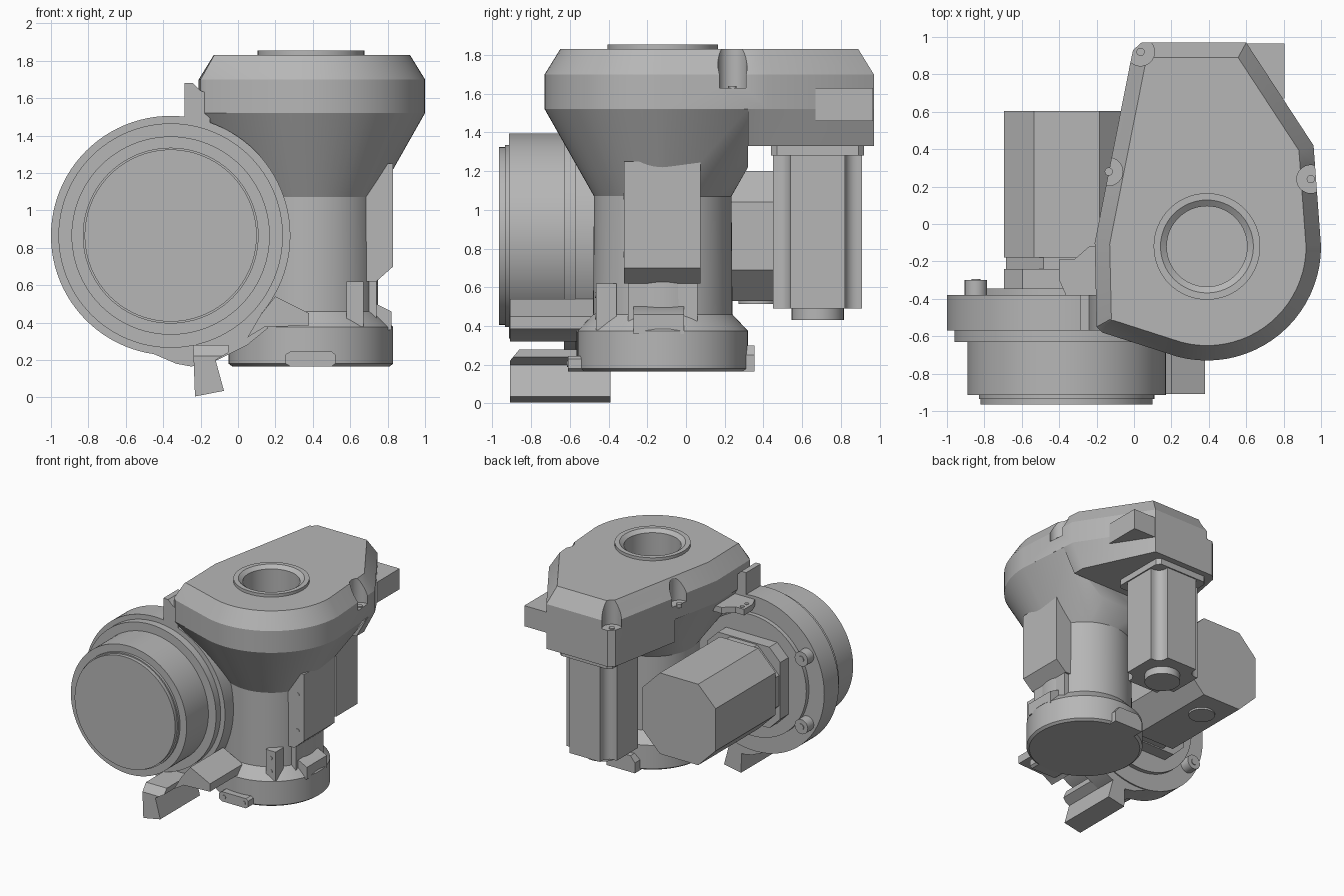
import bpy, bmesh
from math import sin, cos, pi, radians

if "Cube" in bpy.data.objects:
    bpy.data.objects.remove(bpy.data.objects["Cube"])

grey = bpy.data.materials.new("cast_grey")
grey.use_nodes = True
grey.diffuse_color = (0.47, 0.47, 0.47, 1)
grey.node_tree.nodes["Principled BSDF"].inputs["Base Color"].default_value = (0.47, 0.47, 0.47, 1)


def place(axis, u, v, t):
    return {"X": (t, u, v), "Y": (u, t, v), "Z": (u, v, t)}[axis]


def shade(obj):
    bpy.ops.object.select_all(action="DESELECT")
    obj.select_set(True)
    bpy.context.view_layer.objects.active = obj
    bpy.ops.object.shade_smooth_by_angle(angle=radians(31))


def finish(name, bm):
    bmesh.ops.recalc_face_normals(bm, faces=bm.faces)
    mesh = bpy.data.meshes.new(name)
    bm.to_mesh(mesh)
    bm.free()
    obj = bpy.data.objects.new(name, mesh)
    bpy.context.collection.objects.link(obj)
    mesh.materials.append(grey)
    shade(obj)
    return obj


def loft(name, rings):
    """Skin equal-length rings of points and cap both ends."""
    bm = bmesh.new()
    loops = [[bm.verts.new(p) for p in ring] for ring in rings]
    for a, b in zip(loops, loops[1:]):
        for i in range(len(a)):
            j = (i + 1) % len(a)
            bm.faces.new((a[i], a[j], b[j], b[i]))
    bm.faces.new(loops[0])
    bm.faces.new(loops[-1])
    return finish(name, bm)


def prism(name, axis, pts, a, b):
    return loft(name, [[place(axis, u, v, t) for u, v in pts] for t in (a, b)])


def box(name, x, y, z):
    return prism(name, "Z", [(x[0], y[0]), (x[1], y[0]), (x[1], y[1]), (x[0], y[1])], *z)


def circle(centre, r, n=64):
    return [(centre[0] + r * cos(2 * pi * i / n), centre[1] + r * sin(2 * pi * i / n)) for i in range(n)]


def turned(name, axis, centre, profile, n=64):
    """Stack of circles: profile is a list of (radius, position along the axis)."""
    return loft(name, [[place(axis, u, v, t) for u, v in circle(centre, r, n)] for r, t in profile])


def hull(name, points):
    bm = bmesh.new()
    verts = [bm.verts.new(p) for p in points]
    bmesh.ops.convex_hull(bm, input=verts)
    bmesh.ops.delete(bm, geom=[v for v in bm.verts if not v.link_faces], context="VERTS")
    bmesh.ops.dissolve_limit(bm, angle_limit=radians(0.5), verts=bm.verts, edges=bm.edges)
    return finish(name, bm)


def combine(obj, other, operation="DIFFERENCE"):
    mod = obj.modifiers.new("combine", "BOOLEAN")
    mod.operation, mod.object, mod.solver = operation, other, "EXACT"
    bpy.context.view_layer.objects.active = obj
    bpy.ops.object.modifier_apply(modifier=mod.name)
    bpy.data.objects.remove(other)
    shade(obj)


def chamfered(c, h, k):
    corners = [(h, h - k), (h - k, h), (k - h, h), (-h, h - k), (-h, k - h), (k - h, -h), (h - k, -h), (h, k - h)]
    return [(c[0] + u, c[1] + v) for u, v in corners]


COL = (0.39, -0.12)    # column axis in x, y
DRUM = (-0.36, 0.865)  # drum axis in x, z
MOTOR = (0.29, 0.68)   # upright motor axis in x, y

# Column with its base ring
turned("base_column", "Z", COL, [(0.42, 0.165), (0.44, 0.18), (0.44, 0.375), (0.36, 0.46), (0.355, 1.1)])

# Head cover: round front, straight tapering back, bevelled top
arc = [(COL[0] + 0.61 * cos(radians(a)), COL[1] + 0.61 * sin(radians(a))) for a in range(0, -110, -5)]
outline = [(0.04, 0.97), (0.6, 0.97), (0.96, 0.42)] + arc + [
    (-0.17, -0.58), (-0.2, -0.55), (-0.21, -0.1), (-0.02, 0.86), (-0.005, 0.93)]
bm = bmesh.new()
face = bm.faces.new([bm.verts.new((x, y, 1.52)) for x, y in outline])
side = bmesh.ops.extrude_face_region(bm, geom=[face])["geom"]
bmesh.ops.translate(bm, vec=(0, 0, 0.18), verts=[g for g in side if isinstance(g, bmesh.types.BMVert)])
lid = [g for g in side if isinstance(g, bmesh.types.BMFace)][0]
bm.normal_update()
bmesh.ops.inset_region(bm, faces=[lid], thickness=0.08, use_even_offset=True)
for v in lid.verts:
    v.co.z = 1.83
bottom = [v for v in bm.verts if v.co.z < 1.6]
if not any(len(f.verts) == len(bottom) and all(v in bottom for v in f.verts) for f in bm.faces):
    bm.faces.new(bottom)
head = finish("head_cover", bm)

# Flared funnel running from the column into the cover
funnel = hull("head_funnel", [(x, y, 1.07) for x, y in circle(COL, 0.355)]
              + [(x, y, 1.52) for x, y in outline if y < 0.3]
              + [(0.2, 0.32, 1.22), (0.58, 0.32, 1.22), (-0.122, 0.32, 1.52), (0.967, 0.32, 1.52)])
combine(head, funnel, "UNION")

# Bore and screw pockets in the cover
combine(head, turned("bore_cutter", "Z", COL, [(0.215, 1.6), (0.215, 2)]))
for i, p in enumerate([(0.035, 0.92), (-0.135, 0.28), (0.945, 0.24)]):
    combine(head, turned("pocket_cutter", "Z", p, [(0.075, 1.63), (0.075, 2)], 32))
    turned(f"cover_screw_{i + 1}", "Z", p, [(0.022, 1.61), (0.022, 1.64)], 16)

# Raised collar round the bore
collar = turned("top_collar", "Z", COL, [(0.285, 1.82), (0.285, 1.855)])
combine(collar, turned("collar_cutter", "Z", COL, [(0.215, 1.7), (0.215, 1.83), (0.255, 1.86)]))

# Rear housing, drawn in towards its underside on the left
top = [(0.967, 0.32), (-0.122, 0.32)] + outline[-2:] + outline[:3]
low = [(0.86, 0.32)] + top[1:6] + [(0.86, 0.42)]
loft("rear_housing", [[(x, y, 1.33) for x, y in low], [(x, y, 1.52) for x, y in top]])
box("corner_block", (0.58, 0.805), (0.67, 0.965), (1.46, 1.63))

# Upright motor with a scooped groove along each corner
corner = [(0.23, 0.14)] + [(0.205 + 0.065 * cos(radians(a)), 0.205 + 0.065 * sin(radians(a)))
                           for a in range(270, 170, -15)] + [(0.14, 0.23)]
section = []
for quarter in range(4):
    section += [(MOTOR[0] + u, MOTOR[1] + v) for u, v in corner]
    corner = [(-v, u) for u, v in corner]
prism("upright_motor", "Z", section, 0.49, 1.29)
prism("upright_motor_flange", "Z", chamfered(MOTOR, 0.24, 0.03), 1.28, 1.34)
turned("upright_motor_plug", "Z", MOTOR, [(0.135, 0.43), (0.135, 0.5)], 32)

# Drum with stepped front
turned("drum", "Y", DRUM, [(0.46, -0.965), (0.46, -0.935), (0.47, -0.935), (0.47, -0.915), (0.53, -0.915),
                           (0.53, -0.63), (0.6, -0.63), (0.6, -0.57), (0.64, -0.57), (0.64, -0.38),
                           (0.5, -0.38), (0.5, -0.345)], 96)
for i, a in enumerate((150, 210)):
    c = (DRUM[0] + 0.56 * cos(radians(a)), DRUM[1] + 0.56 * sin(radians(a)))
    turned(f"drum_boss_{i + 1}", "Y", c, [(0.06, -0.39), (0.06, -0.3)], 24)
    turned(f"drum_boss_screw_{i + 1}", "Y", c, [(0.025, -0.31), (0.025, -0.293)], 16)

# Horizontal motor behind the drum
prism("rear_motor", "Y", chamfered(DRUM, 0.335, 0.16), -0.18, 0.605)
prism("rear_motor_neck", "Y", chamfered(DRUM, 0.325, 0.2), -0.25, -0.17)
prism("rear_motor_flange", "Y", chamfered(DRUM, 0.335, 0.1), -0.36, -0.24)
turned("rear_motor_plug", "Z", (-0.36, 0.37), [(0.1, 0.515), (0.1, 0.54)], 32)

# Side plate on the column and the step beneath it
prism("side_plate", "Y", [(0.5, 1.25), (0.83, 1.25), (0.83, 0.7), (0.74, 0.62), (0.5, 0.62)], -0.32, 0.075)
box("side_step", (0.5, 0.74), (-0.3, 0.06), (0.36, 0.63))
prism("side_ramp", "Y", [(0.6, 0.36), (0.82, 0.36), (0.82, 0.46), (0.74, 0.5), (0.6, 0.5)], -0.27, -0.01)

# Small drilled tabs
box("column_tab", (0.58, 0.67), (-0.465, -0.36), (0.38, 0.62))
prism("base_front_tab", "Y", [(0.28, 0.165), (0.5, 0.165), (0.52, 0.18), (0.52, 0.23), (0.5, 0.245),
                             (0.28, 0.245), (0.255, 0.23), (0.255, 0.18)], -0.61, -0.5)
prism("base_back_tab", "Y", [(0.22, 0.165), (0.48, 0.165), (0.48, 0.25), (0.44, 0.3), (0.26, 0.3), (0.22, 0.25)],
      0.25, 0.355)
for i, (x, z, y) in enumerate([(0.625, 0.45, -0.465), (0.625, 0.56, -0.465), (0.3, 0.205, -0.61),
                               (0.48, 0.205, -0.61), (0.77, 0.77, -0.32), (0.77, 1.07, -0.32)]):
    turned(f"tab_screw_{i + 1}", "Y", (x, z), [(0.016, y - 0.004), (0.016, y + 0.02)], 12)

# Lower foot, its leg, and the side arm on the drum
prism("drum_foot", "Y", [(-0.47, 0.24), (-0.33, 0.18), (-0.25, 0.165), (-0.11, 0.2), (0.05, 0.28),
                        (0.16, 0.37), (0.1, 0.5), (-0.3, 0.4)], -0.565, -0.39)
leg = prism("foot_leg", "Y", [(-0.24, 0.28), (-0.23, 0.005), (-0.075, 0.035), (-0.12, 0.2), (-0.05, 0.24), (-0.05, 0.28)],
            -0.91, -0.39)
combine(leg, prism("leg_cutter", "X", [(-1, 0.22), (-0.91, 0.22), (-0.86, 0.28), (-0.86, 0.5), (-1, 0.5)], -0.5, 0.2))
prism("drum_arm", "Y", [(0.05, 0.32), (0.14, 0.375), (0.38, 0.385), (0.38, 0.45), (0.2, 0.54), (0.12, 0.44)],
      -0.91, -0.48)

# Cable brackets beside the head
prism("bracket_upright", "Y", [(-0.285, 1.42), (-0.15, 1.42), (-0.15, 1.62), (-0.2, 1.64), (-0.24, 1.68), (-0.285, 1.68)],
      -0.57, -0.38)
prism("bracket_shelf", "Z", [(-0.15, -0.12), (-0.24, -0.12), (-0.32, -0.19), (-0.4, -0.19), (-0.4, -0.3),
                            (-0.36, -0.39), (-0.15, -0.39)], 1.43, 1.48)
for i, y in enumerate((-0.22, -0.28)):
    turned(f"shelf_screw_{i + 1}", "Z", (-0.36, y), [(0.016, 1.46), (0.016, 1.485)], 12)
